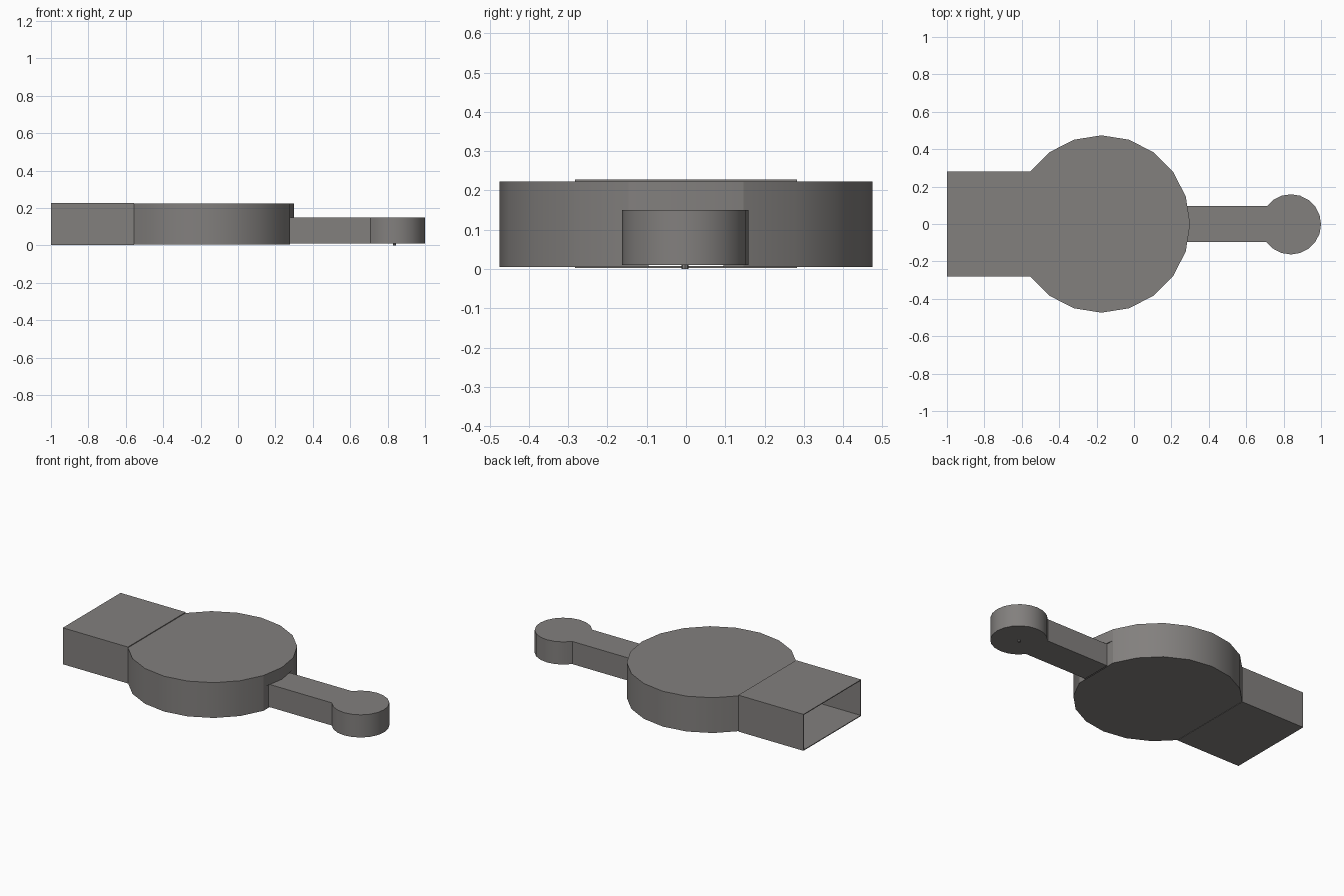
import bpy, bmesh, math

if "Cube" in bpy.data.objects:
    bpy.data.objects.remove(bpy.data.objects["Cube"])

SIDES = 20
CHAMBER = (-0.174, 0.0, 0.474)
END_ROOM = (0.839, -0.002, 0.161)
DOOR_X = 0.277
DOOR_Z = 0.15

# Dark warm grey for every part
stone = bpy.data.materials.new("dark_stone")
stone.diffuse_color = (0.225, 0.215, 0.208, 1)
stone.use_nodes = True
stone.node_tree.nodes["Principled BSDF"].inputs["Base Color"].default_value = stone.diffuse_color


def finish(name, bm, normals=True):
    bmesh.ops.remove_doubles(bm, verts=bm.verts, dist=1e-5)
    if normals:
        bmesh.ops.recalc_face_normals(bm, faces=bm.faces)
    mesh = bpy.data.meshes.new(name)
    bm.to_mesh(mesh)
    bm.free()
    mesh.materials.append(stone)
    ob = bpy.data.objects.new(name, mesh)
    bpy.context.collection.objects.link(ob)
    return ob


def face(bm, pts):
    return bm.faces.new([bm.verts.new(p) for p in pts])


def wall(bm, a, b, z0, z1):
    face(bm, [(*a, z0), (*b, z0), (*b, z1), (*a, z1)])


def ring(circle):
    x, y, r = circle
    return [(x + r * math.cos(2 * math.pi * i / SIDES),
             y + r * math.sin(2 * math.pi * i / SIDES)) for i in range(SIDES)]


def cap(bm, pts, z, up):
    pts = pts if up else pts[::-1]
    face(bm, [(*p, z) for p in pts])


def passage(name, x0, x1, w, z0, z1, t):
    """Rectangular tube open at both ends."""
    bm = bmesh.new()
    sec = [(-w, z0), (w, z0), (w, z1), (-w, z1)]
    for i in range(4):
        a, b = sec[i], sec[(i + 1) % 4]
        face(bm, [(x0, *a), (x0, *b), (x1, *b), (x1, *a)][::-1])
    ob = finish(name, bm)
    m = ob.modifiers.new("thickness", 'SOLIDIFY')
    m.thickness = t
    m.offset = -1
    m.use_even_offset = True
    return ob


def smooth(ob):
    bpy.ops.object.select_all(action='DESELECT')
    ob.select_set(True)
    bpy.context.view_layer.objects.active = ob
    bpy.ops.object.shade_smooth_by_angle(angle=math.radians(30))


# Large round chamber, open towards the wide passage
p = ring(CHAMBER)
bm = bmesh.new()
z0, z1 = 0.005, 0.223
for i in range(1, SIDES - 1):
    if not 8 <= i <= 11:
        wall(bm, p[i], p[i + 1], z0, z1)
cap(bm, [p[i] for i in range(1, SIDES) if i not in (9, 10, 11)], z0, False)
cap(bm, [p[i] for i in range(SIDES) if i not in (9, 10, 11)], z1, True)
# Overhang above the narrow doorway and flat jambs beneath it
wall(bm, p[0], p[1], DOOR_Z, z1)
wall(bm, p[-1], p[0], DOOR_Z, z1)
cap(bm, [p[-1], p[0], p[1]], DOOR_Z, False)
for s, corner in ((1, p[1]), (-1, p[-1])):
    pair = [(corner[0], s * 0.095), corner]
    wall(bm, *pair[::s], z0, DOOR_Z)
smooth(finish("round_chamber", bm, normals=False))

# Small round end room, open towards the narrow passage
p = ring(END_ROOM)
bm = bmesh.new()
for i in range(SIDES):
    if not 8 <= i <= 11:
        wall(bm, p[i], p[(i + 1) % SIDES], 0.01, DOOR_Z)
for z, up in ((0.01, False), (DOOR_Z, True)):
    cap(bm, [p[i] for i in range(SIDES) if i not in (9, 10, 11)], z, up)
smooth(finish("end_room", bm, normals=False))

# Passages
passage("wide_passage", -1.0, -0.555, 0.282, 0.003, 0.228, 0.005)
passage("narrow_passage", DOOR_X, 0.71, 0.0955, 0.01, DOOR_Z, 0.003)

# Tiny peg below the end room
bm = bmesh.new()
bmesh.ops.create_cone(bm, cap_ends=True, segments=8, radius1=0.009,
                      radius2=0.009, depth=0.012)
bmesh.ops.translate(bm, verts=bm.verts, vec=(0.837, -0.003, 0.006))
finish("floor_peg", bm)
